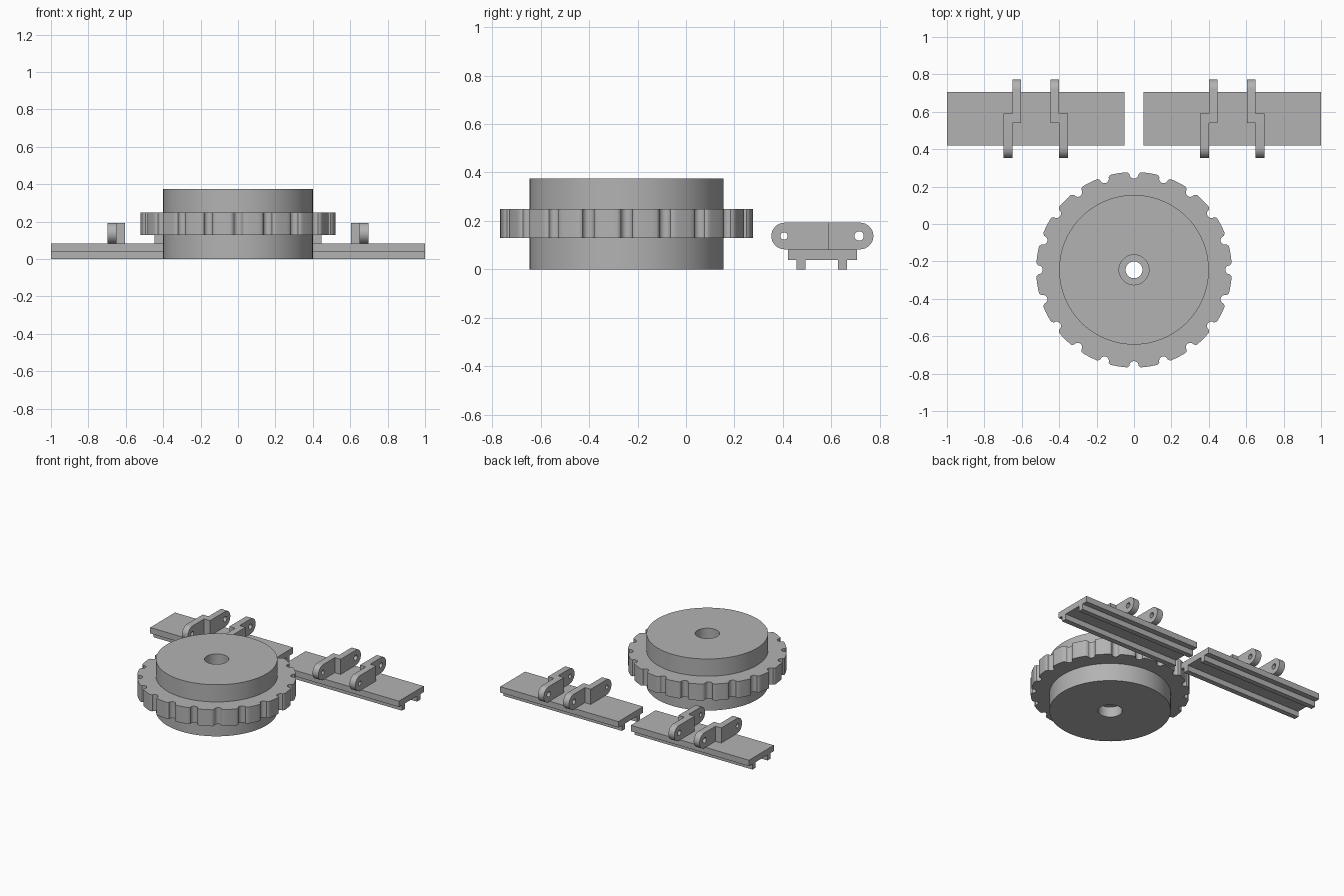
import bpy, bmesh
from math import sin, cos, pi, radians
from mathutils import Matrix, Vector

if "Cube" in bpy.data.objects:
    bpy.data.objects.remove(bpy.data.objects["Cube"], do_unlink=True)

steel = bpy.data.materials.new("plain_grey")
steel.use_nodes = True
GREY = (0.45, 0.45, 0.45, 1)
steel.diffuse_color = GREY
steel.node_tree.nodes["Principled BSDF"].inputs["Base Color"].default_value = GREY


def finish(obj):
    """Weld, assign the colour and smooth only the curved sides."""
    bm = bmesh.new()
    bm.from_mesh(obj.data)
    bmesh.ops.remove_doubles(bm, verts=bm.verts, dist=0.0002)
    bmesh.ops.recalc_face_normals(bm, faces=bm.faces)
    bm.to_mesh(obj.data)
    bm.free()
    obj.data.materials.clear()
    obj.data.materials.append(steel)
    bpy.ops.object.select_all(action='DESELECT')
    obj.select_set(True)
    bpy.context.view_layer.objects.active = obj
    bpy.ops.object.shade_smooth_by_angle(angle=radians(30))
    return obj


def arc(cx, cy, r, start, end, n):
    """Points along an arc, angles in degrees."""
    steps = [radians(start + (end - start) * i / n) for i in range(n + 1)]
    return [(cx + r * cos(a), cy + r * sin(a)) for a in steps]


def circle(cx, cy, r, n):
    return arc(cx, cy, r, 0, 360, n)[:-1]


def prism(name, loops, low, high, axis='Z'):
    """Extrude an outline (further loops are holes) from low to high."""
    curve = bpy.data.curves.new(name, 'CURVE')
    curve.dimensions = '2D'
    curve.fill_mode = 'BOTH'
    curve.extrude = (high - low) / 2
    for pts in loops:
        spline = curve.splines.new('POLY')
        spline.points.add(len(pts) - 1)
        for p, co in zip(spline.points, pts):
            p.co = (*co, 0, 1)
        spline.use_cyclic_u = True
    # Along X the profile is drawn in (y, z)
    turn = Matrix(((0, 0, 1), (1, 0, 0), (0, 1, 0))).to_4x4() if axis == 'X' else Matrix()
    shift = Vector((0, 0, (low + high) / 2))
    source = bpy.data.objects.new(name + "_outline", curve)
    bpy.context.collection.objects.link(source)
    bpy.context.view_layer.update()
    graph = bpy.context.evaluated_depsgraph_get()
    mesh = bpy.data.meshes.new_from_object(source.evaluated_get(graph))
    bpy.data.objects.remove(source, do_unlink=True)
    mesh.transform(turn @ Matrix.Translation(shift))
    obj = bpy.data.objects.new(name, mesh)
    bpy.context.collection.objects.link(obj)
    return finish(obj)


def lathe(name, profile, segments):
    """Turn a closed (radius, z) profile around z."""
    bm = bmesh.new()
    verts = [bm.verts.new((r, 0, z)) for r, z in profile]
    edges = [bm.edges.new((v, verts[i - 1])) for i, v in enumerate(verts)]
    bmesh.ops.spin(bm, geom=verts + edges, cent=(0, 0, 0), axis=(0, 0, 1),
                   angle=2 * pi, steps=segments, use_merge=True)
    mesh = bpy.data.meshes.new(name)
    bm.to_mesh(mesh)
    bm.free()
    obj = bpy.data.objects.new(name, mesh)
    bpy.context.collection.objects.link(obj)
    return finish(obj)


WHEEL_Y = -0.245

# Drum with a stepped bore
drum = lathe("wheel_drum", [(0.4, 0), (0.4, 0.375), (0.08, 0.375), (0.08, 0.3),
                            (0.045, 0.3), (0.045, 0.075), (0.08, 0.075), (0.08, 0)], 96)
drum.location.y = WHEEL_Y

# Notched rim: each tooth space is a round pocket with a flared mouth
TEETH, RIM = 20, 0.523
pitch = 360 / TEETH
rim = []
for k in range(TEETH):
    mid = radians(k * pitch)
    pocket = [(RIM - 0.003, -0.033)]
    pocket += arc(0.512, 0, 0.024, 270, 90, 10)
    pocket += [(RIM - 0.003, 0.033)]
    rim += [(x * cos(mid) - y * sin(mid), x * sin(mid) + y * cos(mid)) for x, y in pocket]
    rim += arc(0, 0, RIM, k * pitch + 4.2, (k + 1) * pitch - 4.2, 5)
sprocket = prism("sprocket_rim", [rim, circle(0, 0, 0.395, 96)], 0.13, 0.25)
sprocket.location.y = WHEEL_Y

# Two track links, each mirrored about its own middle
TAB_Z, TAB_R = 0.138, 0.055
front_tab = arc(0.407, TAB_Z, TAB_R, 90, 270, 16) + [(0.59, TAB_Z - TAB_R), (0.59, TAB_Z + TAB_R)]
back_tab = arc(0.718, TAB_Z, TAB_R, -90, 90, 16) + [(0.54, TAB_Z + TAB_R), (0.54, TAB_Z - TAB_R)]
front_hole = circle(0.404, TAB_Z, 0.015, 20)
back_hole = circle(0.714, TAB_Z, 0.019, 20)
# Tread pad: a plate with two ribs underneath
pad = [(0.42, 0.04), (0.455, 0.04), (0.455, 0), (0.492, 0), (0.492, 0.04), (0.628, 0.04),
       (0.628, 0), (0.665, 0), (0.665, 0.04), (0.705, 0.04), (0.705, 0.083), (0.42, 0.083)]

for side, cx in (("left", 0.525), ("right", -0.525)):
    prism(side + "_tread_pad", [pad], cx - 0.475, cx + 0.475, 'X')
    for s in (-1, 1):
        end = "outer" if s * cx > 0 else "inner"
        for part, loops, a, b in (("front", [front_tab, front_hole], 0.125, 0.172),
                                  ("back", [back_tab, back_hole], 0.078, 0.125)):
            low, high = sorted((cx + s * a, cx + s * b))
            prism(f"{side}_{end}_{part}_hinge_tab", loops, low, high, 'X')
